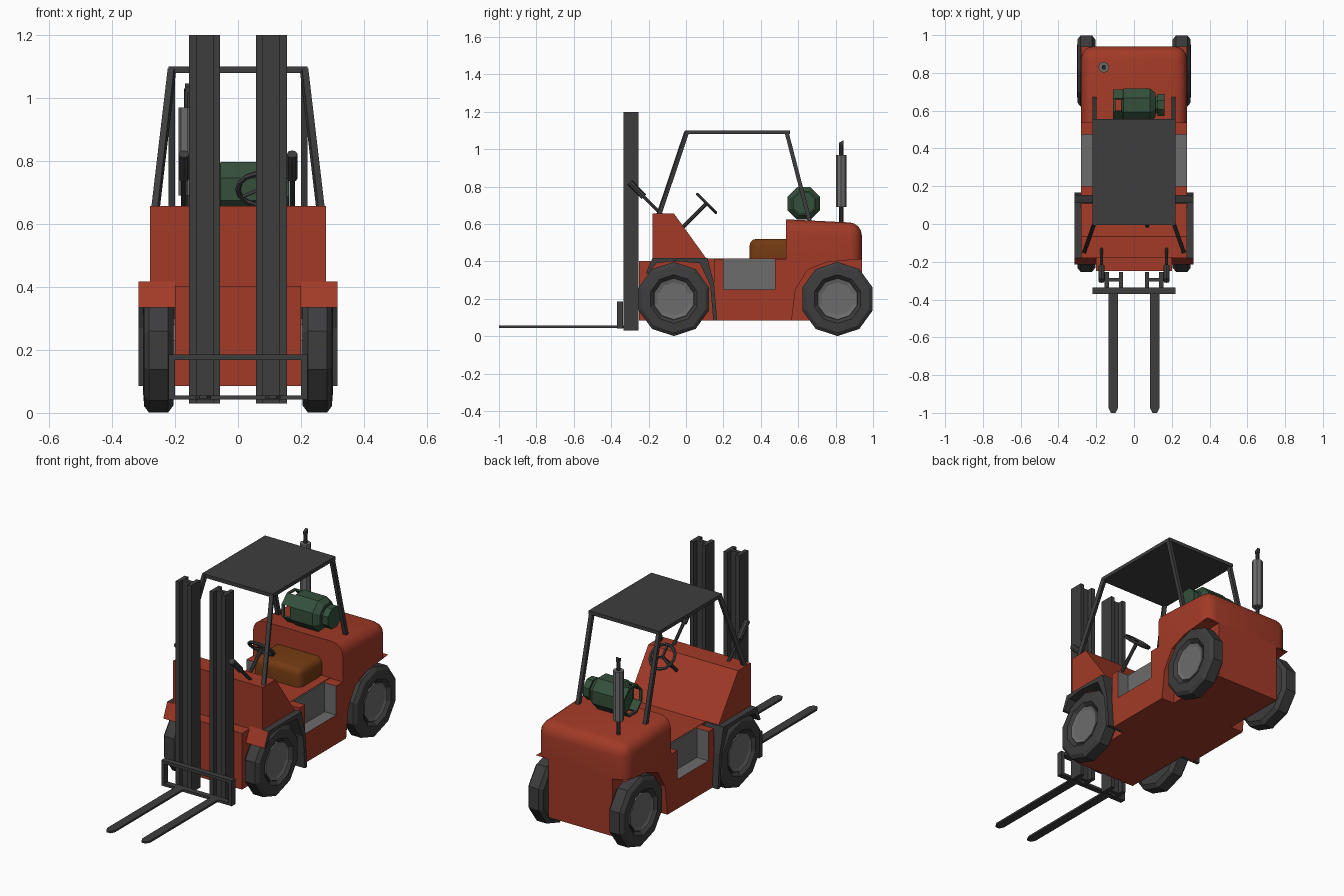
import bpy, bmesh, math
from mathutils import Vector, Matrix

if "Cube" in bpy.data.objects:
    bpy.data.objects.remove(bpy.data.objects["Cube"])


def material(name, r, g, b):
    m = bpy.data.materials.new(name)
    m.diffuse_color = (r, g, b, 1)
    m.use_nodes = True
    m.node_tree.nodes["Principled BSDF"].inputs["Base Color"].default_value = m.diffuse_color
    return m


RED = material("red paint", 0.36, 0.042, 0.02)
DARK = material("dark grey", 0.047, 0.047, 0.047)
TYRE = material("tyre black", 0.047, 0.047, 0.049)
GREY = material("mid grey", 0.15, 0.15, 0.15)
GREEN = material("tank green", 0.035, 0.08, 0.043)
BROWN = material("seat brown", 0.17, 0.042, 0.006)


def finish(name, bm, mats, smooth=False):
    bmesh.ops.recalc_face_normals(bm, faces=bm.faces)
    me = bpy.data.meshes.new(name)
    bm.to_mesh(me)
    bm.free()
    ob = bpy.data.objects.new(name, me)
    bpy.context.collection.objects.link(ob)
    for m in mats if isinstance(mats, list) else [mats]:
        me.materials.append(m)
    if smooth:
        bpy.ops.object.select_all(action='DESELECT')
        ob.select_set(True)
        bpy.context.view_layer.objects.active = ob
        bpy.ops.object.shade_smooth_by_angle(angle=math.radians(35))
    return ob


def prism(name, pts, lo, hi, mats, axis=0, rule=None, bevel=None, width=0.05, seg=4):
    """Outline extruded along x (points y,z) or z (points x,y)."""
    bm = bmesh.new()
    at = (lambda p, d: (d, p[0], p[1])) if axis == 0 else (lambda p, d: (p[0], p[1], d))
    a = [bm.verts.new(at(p, lo)) for p in pts]
    b = [bm.verts.new(at(p, hi)) for p in pts]
    bm.faces.new(a)
    bm.faces.new(b[::-1])
    for i in range(len(pts)):
        j = (i + 1) % len(pts)
        bm.faces.new((a[i], b[i], b[j], a[j]))
    bm.normal_update()
    if bevel:
        edges = [e for e in bm.edges if bevel(*[v.co for v in e.verts])]
        bmesh.ops.bevel(bm, geom=edges, offset=width, segments=seg, profile=0.5, affect='EDGES')
    if rule:
        for f in bm.faces:
            f.material_index = rule(f.calc_center_median(), f)
    return finish(name, bm, mats, smooth=bool(bevel))


def box(name, x0, x1, y0, y1, z0, z1, mat):
    return prism(name, [(y0, z0), (y1, z0), (y1, z1), (y0, z1)], x0, x1, mat)


def bar(name, p, q, r, mat, n=8, r2=None):
    p, q = Vector(p), Vector(q)
    bm = bmesh.new()
    bmesh.ops.create_cone(bm, cap_ends=True, segments=n, radius1=r, radius2=r2 or r, depth=(q - p).length)
    turn = Matrix.Rotation(math.pi / 4, 4, 'Z') if n == 4 else Matrix()
    rot = (q - p).to_track_quat('Z', 'Y').to_matrix().to_4x4()
    bm.transform(Matrix.Translation((p + q) / 2) @ rot @ turn)
    return finish(name, bm, mat, smooth=n > 8)


def lathe_x(name, profile, cy, cz, n, mat, phase=0.0, side=1):
    """Profile of (x, radius) spun about an axis along x."""
    bm = bmesh.new()
    rings = []
    for x, r in profile:
        rings.append([bm.verts.new((side * x, cy + r * math.sin(phase + 2 * math.pi * i / n),
                                    cz + r * math.cos(phase + 2 * math.pi * i / n))) for i in range(n)])
    for a, b in zip(rings, rings[1:]):
        for i in range(n):
            j = (i + 1) % n
            bm.faces.new((a[i], a[j], b[j], b[i]))
    bm.faces.new(rings[0])
    bm.faces.new(rings[-1])
    return finish(name, bm, mat)


# chassis core between the wheels
prism("chassis_core", [(-0.25, 0.085), (0.94, 0.085), (0.94, 0.42), (0.0, 0.415), (-0.18, 0.402), (-0.25, 0.402)],
      -0.2, 0.2, RED)
# front cowl
prism("front_cowl", [(-0.18, 0.4), (-0.18, 0.657), (-0.065, 0.657), (0.11, 0.414), (0.11, 0.4)], -0.28, 0.28, RED)
# rear engine cover with rounded top and rear corners
prism("engine_cover", [(0.535, 0.41), (0.535, 0.625), (0.94, 0.605), (0.94, 0.41)], -0.28, 0.28, RED,
      bevel=lambda a, b: (a.y + b.y > 1.8 and a.z + b.z > 0.9)
      or (abs(a.y - b.y) > 0.1 and min(a.z, b.z) > 0.5),
      width=0.065)

SIDE = [(0.15, 0.414), (0.2, 0.414), (0.2, 0.25), (0.475, 0.25), (0.475, 0.414), (0.94, 0.414),
        (0.75, 0.395), (0.65, 0.355), (0.585, 0.25), (0.565, 0.085), (0.15, 0.085)]
FENDER = [(-0.215, 0.335), (-0.18, 0.417), (0.115, 0.417), (0.15, 0.28), (0.166, 0.085),
          (0.146, 0.085), (0.13, 0.27), (0.075, 0.39), (-0.06, 0.402), (-0.16, 0.39), (-0.2, 0.335)]
WHEEL = [(0.205, 0.12), (0.205, 0.175), (0.222, 0.198), (0.283, 0.198), (0.298, 0.178), (0.302, 0.13), (0.285, 0.112)]
for s in (-1, 1):
    tag = "left" if s < 0 else "right"
    # side panel with foot step cut into it
    prism(f"side_panel_{tag}", SIDE, s * 0.199, s * 0.28, [RED, GREY],
          rule=lambda c, f: int(abs(f.normal.x) < 0.5 and 0.19 < c.y < 0.48 and c.z > 0.2))
    box(f"step_wall_{tag}", s * 0.199, s * 0.208, 0.2, 0.475, 0.25, 0.414, GREY)
    # front fender
    prism(f"front_fender_{tag}", FENDER, s * 0.199, s * 0.316, [DARK, RED],
          rule=lambda c, f: int(c.y < -0.19 and c.z > 0.36 and abs(f.normal.x) < 0.5))
    # wheels
    for end, y in (("front", -0.065), ("rear", 0.81)):
        lathe_x(f"{end}_tyre_{tag}", WHEEL, y, 0.199, 10, TYRE, side=s)
        lathe_x(f"{end}_hub_{tag}", [(0.2, 0.1), (0.293, 0.107), (0.287, 0.088)], y, 0.199, 10, GREY, side=s)
    # overhead guard pillars
    bar(f"front_pillar_{tag}", (s * 0.262, -0.145, 0.65), (s * 0.21, 0.003, 1.09), 0.015, DARK, 4)
    bar(f"rear_pillar_{tag}", (s * 0.21, 0.665, 0.6), (s * 0.21, 0.538, 1.09), 0.015, DARK, 4)
    # mast channel with grooves front and back
    x0, x1, xa, xb = 0.057, 0.155, 0.08, 0.132
    h = [(x0, -0.335), (xa, -0.335), (xa, -0.305), (xb, -0.305), (xb, -0.335), (x1, -0.335),
         (x1, -0.255), (xb, -0.255), (xb, -0.285), (xa, -0.285), (xa, -0.255), (x0, -0.255)]
    prism(f"mast_{tag}", [(s * x, y) for x, y in h], 0.03, 1.2, DARK, axis=2)
    # tilt cylinder
    bar(f"tilt_cylinder_{tag}", (s * 0.172, -0.3, 0.822), (s * 0.172, -0.225, 0.745), 0.017, DARK)
    bar(f"tilt_rod_{tag}", (s * 0.172, -0.235, 0.755), (s * 0.172, -0.125, 0.645), 0.009, DARK)
    # fork and carriage upright
    f = [(0.085, -0.335), (0.085, -0.975), (0.098, -1.0), (0.122, -1.0), (0.135, -0.975), (0.135, -0.335)]
    prism(f"fork_{tag}", [(s * x, y) for x, y in f], 0.045, 0.056, DARK, axis=2)
    box(f"carriage_upright_{tag}", s * 0.2, s * 0.22, -0.37, -0.337, 0.045, 0.185, DARK)

# carriage rails
box("carriage_top_rail", -0.22, 0.22, -0.37, -0.337, 0.168, 0.185, DARK)
box("carriage_bottom_rail", -0.22, 0.22, -0.37, -0.337, 0.042, 0.056, DARK)
# roof
box("roof", -0.22, 0.22, -0.005, 0.555, 1.08, 1.1, DARK)

# seat
prism("seat", [(0.34, 0.41), (0.34, 0.52), (0.54, 0.52), (0.54, 0.41)], -0.15, 0.15, BROWN,
      bevel=lambda a, b: (a.z + b.z > 1.03 and a.y + b.y < 1.07) or (a.y + b.y < 0.7 and a.z + b.z > 0.9),
      width=0.035, seg=3)

# steering column and wheel
hub = Vector((0.07, 0.11, 0.71))
axis = Vector((0, 0.7, 0.7))
bar("steering_column", (0.07, -0.02, 0.58), hub, 0.01, DARK)
bpy.ops.mesh.primitive_torus_add(major_radius=0.07, minor_radius=0.009, major_segments=14, minor_segments=6,
                                 location=hub, rotation=axis.to_track_quat('Z', 'Y').to_euler())
ring = bpy.context.object
ring.name = "steering_wheel"
ring.data.materials.append(DARK)
for i in range(3):
    a = math.pi / 2 + i * 2 * math.pi / 3
    d = Vector((math.cos(a), -0.7071 * math.sin(a), 0.7071 * math.sin(a))) * 0.07
    bar(f"steering_spoke_{i}", hub, hub + d, 0.007, DARK, 4)

# gas tank
P8 = math.pi / 8
lathe_x("gas_tank", [(-0.07, 0.06), (-0.055, 0.094), (0.085, 0.094), (0.115, 0.068)], 0.63, 0.71, 8, GREEN, P8)
lathe_x("tank_foot", [(0.1, 0.05), (0.125, 0.05), (0.125, 0.062), (0.162, 0.062)], 0.63, 0.71, 8, GREEN, P8)
# tank collar: thin hoop on four posts
for i in range(8):
    a0, a1 = P8 + i * 2 * P8, P8 + (i + 1) * 2 * P8
    c = [(0.63 + r * math.sin(a), 0.71 + r * math.cos(a)) for r, a in
         ((0.088, a0), (0.088, a1), (0.078, a1), (0.078, a0))]
    prism(f"tank_collar_{i}", c, -0.112, -0.098 if i % 2 else -0.055, GREEN)

# exhaust
bar("exhaust_pipe", (-0.16, 0.83, 0.59), (-0.16, 0.83, 1.03), 0.011, DARK)
prism("exhaust_tip", [(0.819, 1.02), (0.841, 1.02), (0.841, 1.047), (0.819, 1.035)], -0.168, -0.152, DARK)
bar("muffler", (-0.16, 0.83, 0.69), (-0.16, 0.83, 0.97), 0.029, GREY)
